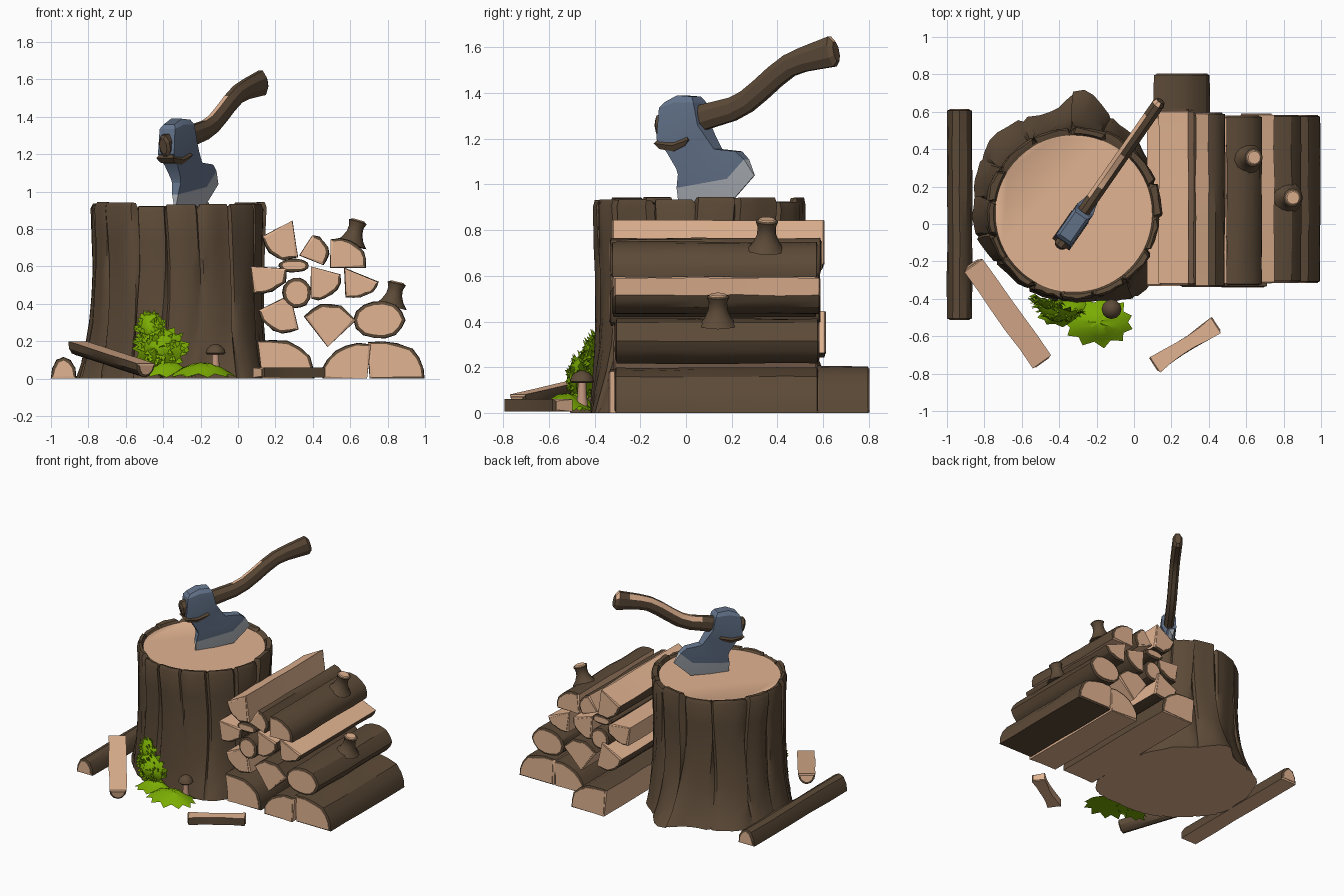
import bpy, bmesh, math, random
from mathutils import Vector, Matrix

if "Cube" in bpy.data.objects:
    bpy.data.objects.remove(bpy.data.objects["Cube"])

random.seed(4)
R = random.uniform
pi = math.pi


def material(name, rgb):
    m = bpy.data.materials.new(name)
    m.diffuse_color = (*rgb, 1)
    m.use_nodes = True
    m.node_tree.nodes["Principled BSDF"].inputs["Base Color"].default_value = m.diffuse_color
    return m


BARK = material("bark brown", (0.108, 0.069, 0.039))
WOOD = material("cut wood", (0.76, 0.455, 0.285))
STEEL = material("blue steel", (0.135, 0.185, 0.275))
EDGE = material("ground edge", (0.42, 0.45, 0.49))
GREEN = material("moss green", (0.195, 0.41, 0.001))
STALK = material("mushroom stalk", (0.55, 0.31, 0.21))


def make(name, verts, faces, mats, ids, smooth=35):
    me = bpy.data.meshes.new(name)
    me.from_pydata([tuple(v) for v in verts], [], faces)
    for m in mats:
        me.materials.append(m)
    for p, i in zip(me.polygons, ids):
        p.material_index = i
    bm = bmesh.new()
    bm.from_mesh(me)
    bmesh.ops.recalc_face_normals(bm, faces=bm.faces)
    bm.to_mesh(me)
    bm.free()
    ob = bpy.data.objects.new(name, me)
    bpy.context.collection.objects.link(ob)
    bpy.ops.object.select_all(action='DESELECT')
    ob.select_set(True)
    bpy.context.view_layer.objects.active = ob
    bpy.ops.object.shade_smooth_by_angle(angle=math.radians(smooth))


def strips(rows, n):
    return [(r * n + i, r * n + (i + 1) % n, r * n + n + (i + 1) % n, r * n + n + i)
            for r in range(rows - 1) for i in range(n)]


def loft(name, rings, mats, wall=lambda r, i: 0, caps=(0, 0), smooth=35):
    """Join equal closed rings; wall(row, column) gives the material slot."""
    n, k = len(rings[0]), len(rings)
    ids = [wall(r, i) for r in range(k - 1) for i in range(n)]
    ends = [tuple(range(n)), tuple(range(k * n - n, k * n))]
    make(name, [v for r in rings for v in r], strips(k, n) + ends, mats, ids + list(caps), smooth)


def lathe(name, base, axis, prof, mats, tip=99):
    """prof = (radius, height) pairs; rows from tip on use the second material."""
    q = Vector(axis).to_track_quat('Z', 'Y')
    rings = [[Vector(base) + q @ Vector((r * math.cos(pi * i / 6), r * math.sin(pi * i / 6), h))
              for i in range(12)] for r, h in prof]
    loft(name, rings, mats, lambda r, i: int(r >= tip), (0, int(len(prof) > tip)))


def sector(ax, az, rx, rz, a0, a1, floor_bark=False):
    """Split log section: bark arc around a corner; a full turn is a round log."""
    full = a1 - a0 >= 360
    n = 14 if full else 7
    pts = []
    for i in range(n):
        a = math.radians(a0 + (a1 - a0) * i / (n if full else n - 1))
        k = 1 + R(-.03, .03) + (0 if full else .12 * math.sin(pi * i / (n - 1)))
        pts.append((Vector((ax + rx * k * math.cos(a), max(0, az + rz * k * math.sin(a)))), full or i < n - 1))
    return pts if full else [(Vector((ax, az)), floor_bark)] + pts


def log(name, profile, y0, y1, mat=Matrix(), waist=0):
    """profile = (point, whether the edge to the next point carries bark)."""
    pts, bark = [p for p, _ in profile], [b for _, b in profile]
    c = sum(pts, Vector((0, 0))) / len(pts)
    inner = [p + (c - p).normalized() * (0.017 if bark[i] or bark[i - 1] else 0.002)
             for i, p in enumerate(pts)]
    rows = [(y0 - .004, inner, 0), (y0, inner, 0), (y0 + .004, pts, 0)]
    rows += [(y0 + (y1 - y0) * k / 5, pts, .004) for k in range(1, 5)]
    rows += [(y1 - .004, pts, 0), (y1, inner, 0), (y1 + .004, inner, 0)]
    rings = []
    for y, ring, jit in rows:
        w = 1 - waist * max(0, math.sin(pi * (y - y0) / (y1 - y0)))
        rings.append([mat @ Vector((c.x + (p.x - c.x) * w + R(-jit, jit), y, p.y + (R(-jit, jit) if p.y > .01 else 0)))
                      for p in ring])
    last = len(rows) - 2
    loft(name, rings, [BARK, WOOD], lambda r, i: 0 if bark[i] and 0 < r < last else 1, (1, 1), 30)


def along(p0, p1):
    p0, p1 = Vector(p0), Vector(p1)
    d = (p1 - p0).normalized()
    x = d.cross(Vector((0, 0, 1))).normalized()
    m = Matrix((x, d, x.cross(d))).transposed().to_4x4()
    m.translation = p0
    return m, (p1 - p0).length


# Chopping stump: flared bark plates with grooves, a rim, and the cut top
CX, CY = -0.322, 0.055
ROOTS = [(85, .17, 14), (135, .12, 35), (190, .05, 22), (315, .09, 20), (55, .05, 20)]


def base_radius(a):
    a = math.degrees(a) % 360
    return .475 + sum(h * math.exp(-((a - c) / w) ** 2) for c, h, w in ROOTS)


PLATES = 15
starts = [2 * pi * (k + R(-.22, .22)) / PLATES for k in range(PLATES)]
starts.append(starts[0] + 2 * pi)
cols = []
for k in range(PLATES):
    lift, push = R(-.014, .012), R(-.008, .01)
    for f in (0, .07, .3, .5, .7, .93):
        cols.append((starts[k] + f * (starts[k + 1] - starts[k]), f == 0, lift, push, R(-.005, .005)))


def spot(r, a, z):
    return CX + r * math.cos(a), CY + r * math.sin(a), z


rings = []
for h in (0, .04, .1, .2, .32, .48, .64, .8, .97, 1):
    ring = []
    for a, groove, lift, push, rough in cols:
        top = .935 + lift - .03 * groove
        waist = .452 + .015 * h ** 3
        r = waist + (base_radius(a) - waist) * (1 - h) ** 3.8 + push * h + rough
        r += R(-.004, .004) - (.006 + .016 * h) * groove - .012 * (h == 1)
        ring.append(spot(r, a + .03 * math.sin(5 * h + push * 300), h * top))
    rings.append(ring)
rings.append([spot(.43, a, .932 + lift - .02 * g) for a, g, lift, _, _ in cols])
rings.append([spot(.42, a, .915) for a, *_ in cols])
loft("stump", rings, [BARK, WOOD], caps=(1, 1), smooth=40)

# Stacked firewood: corner x, z, radii, arc start and end, one row per line
rows = [
    [(.13, 0, .27, .20, 0, 95), (.69, 0, .23, .18, 85, 180), (.705, 0, .285, .195, 0, 92, True)],
    [(.28, .445, .185, .185, 205, 283), (.48, .17, .2, .205, 43, 128), (.755, .315, .135, .1, 0, 360)],
    [(.07, .6, .19, .14, -85, -5), (.315, .46, .075, .08, 0, 360),
     (.39, .6, .165, .17, -90, -15), (.57, .59, .21, .15, -88, -30)],
    [(.29, .845, .17, .195, 205, 280), (.3, .605, .08, .035, 0, 360),
     (.33, .66, .14, .125, -25, 60), (.495, .595, .18, .15, 0, 90)]]
for r, row in enumerate(rows):
    for k, shape in enumerate(row):
        long_log = r == 0 and k == 0
        log(f"firewood_row{r + 1}_{k + 1}", sector(*shape), R(-.34, -.3), .80 if long_log else R(.57, .61))

# Cut branch knots on two of the logs
for k, (base, tip) in enumerate([((.605, .35, .715), (.642, .355, .845)), ((.82, .14, .385), (.85, .14, .515))]):
    ax = Vector(tip) - Vector(base)
    L = ax.length
    lathe(f"branch_knot_{k + 1}", base, ax,
          [(.085, 0), (.06, L * .22), (.043, L * .5), (.04, L * .75), (.05, L * .95), (.038, L), (.034, L + .004)],
          [BARK, WOOD], 5)

# Loose pieces on the ground
log("left_log", sector(-.932, 0, .067, .102, 0, 180)[1:], -.51, .61)
m, L = along((-.86, -.22, .20), (-.49, -.74, .08))
trough = [(Vector((.06 * math.cos(a), .075 * math.sin(a))), a < 0) for a in (pi * (k / 6 - 1) for k in range(7))]
log("leaning_split", trough, 0, L, m)
m, L = along((.11, -.755, .06), (.44, -.54, .06))
chip = [(Vector((x, z)), bark) for x, z, bark in
        ((-.05, -.055, False), (.05, -.055, True), (.05, 0, False), (-.05, 0, False))]
log("wood_chip", chip, 0, L, m, .3)

# Axe: everything lies in one upright plane; points are (y, z) plus a side offset
DIR, SIDE = Vector((.57, .82, 0)), Vector((.82, -.57, 0))


def axe(y, z, w=0):
    return Vector((-.385, -.10, z)) + DIR * ((y + .10) / .82) + SIDE * w


def slab(name, levels, mats, wall=lambda r, i: 0, caps=(0, 0)):
    loft(name, [[axe(y, z, t / 2) for y, z in pts] + [axe(y, z, -t / 2) for y, z in reversed(pts)]
                for t, *pts in levels], mats, wall, caps, 20)


# Each level is its thickness then front, middle and back point
slab("axe_head", [
    (.07, (-.075, 1.36), (-.02, 1.39), (.045, 1.385)),
    (.10, (-.09, 1.335), (-.02, 1.36), (.06, 1.36)),
    (.105, (-.10, 1.20), (-.02, 1.23), (.08, 1.26)),
    (.085, (-.06, 1.14), (.02, 1.17), (.105, 1.215)),
    (.065, (-.025, 1.07), (.07, 1.10), (.14, 1.155)),
    (.055, (-.02, 1.045), (.14, 1.08), (.23, 1.145)),
    (.04, (-.03, .985), (.19, 1.025), (.265, 1.11)),
    (.006, (-.03, .905), (.20, .925), (.30, 1.04))],
    [STEEL, EDGE], lambda r, i: int(r == 6), (0, 1))
slab("axe_eye_wedge", [(t, (-.11 + d, 1.165 + h), (-.03, 1.155 + h), (.04 - d, 1.18 + h))
                       for t, d, h in ((.09, .01, .03), (.112, 0, .015), (.09, .02, -.01))], [BARK])

# Handle: eight-sided sweep that rises in a soft S
N = 13
rings = []
for k in range(N):
    y = -.11 + .75 * k / (N - 1)
    u = min(1, max(0, (y - .2) / .3))
    z = 1.238 + .28 * (y + .125) + .13 * u * u * (3 - 2 * u)
    slope = .28 + .13 * 6 * u * (1 - u) / .3
    up = (Vector((0, 0, 1)) * 1.22 - DIR * slope).normalized()
    tall = .051 + .012 * max(0, 1 - (y + .1) / .35) + .018 * max(0, (y - .48) / .16)
    rings.append([axe(y, z) + up * tall * math.cos(a) * 1.05 - SIDE * .037 * math.sin(a)
                  for a in (2 * pi * (i + .5) / 8 for i in range(8))])
# rounded ends
for at, step in ((0, -.015), (-1, .022)):
    c = sum(rings[at], Vector()) / 8
    cap = [c + (p - c) * .65 + DIR * step for p in rings[at]]
    rings.insert(0, cap) if at == 0 else rings.append(cap)
loft("axe_handle", rings, [BARK, WOOD],
     lambda r, i: int((i == 0 and 4 < r < 12) or (i == 7 and r in (6, 7, 8)) or (r == N and i in (0, 7))), smooth=20)


# Greenery: a ragged dome covered in small pointed leaves
def bush(name, c, U, V, ru, rv, h, spikes, leaves):
    c, U, V = Vector(c), Vector(U).normalized(), Vector(V).normalized()
    nrm = U.cross(V)
    n = spikes * 2

    def at(a, t):
        return c + U * ru * t * math.cos(a) + V * rv * t * math.sin(a) + nrm * h * max(0, 1 - t * t)

    verts = []
    for t in (1, .85, .6, .3, .08):
        for i in range(n):
            k = (R(1, 1.2) if i % 2 else .88) if t == 1 else R(.95, 1.05)
            p = at(2 * pi * i / n, t * k) + nrm * R(0, .1) * h
            verts.append(Vector((p.x, p.y, max(p.z, 0))))
    faces = strips(5, n) + [tuple(range(n)), tuple(range(4 * n, 5 * n))]
    for _ in range(leaves):
        a, t = R(0, 2 * pi), math.sqrt(R(.05, .95))
        out = (U * math.cos(a) + V * math.sin(a)) * .03 + nrm * .012
        across = out.cross(nrm).normalized() * .014
        p, s = at(a, t), len(verts)
        verts += [p - out * .4, p + across, p + out, p - across, p - nrm * .012]
        faces += [(s, s + 1, s + 2, s + 3)] + [(s + i, s + (i + 1) % 4, s + 4) for i in range(4)]
    make(name, verts, faces, [GREEN], [0] * len(faces), 30)


bush("fern_lower", (-.41, -.425, .16), (.97, -.25, 0), (0, .06, 1), .14, .12, .09, 15, 80)
bush("fern_tip", (-.46, -.40, .26), (.97, -.25, 0), (-.15, .1, 1), .075, .10, .05, 10, 40)
bush("moss_mat", (-.19, -.525, .005), (1, 0, 0), (0, 1, 0), .18, .12, .075, 11, 0)
bush("moss_strip", (-.37, -.47, .005), (1, .2, 0), (-.2, 1, 0), .14, .07, .08, 9, 0)

# Mushroom
lathe("mushroom_stalk", (-.12, -.455, .03), (0, 0, 1), [(.026, 0), (.02, .05), (.018, .11)], [STALK])
lathe("mushroom_cap", (-.12, -.455, .13), (0, 0, 1),
      [(.02, .008), (.045, 0), (.053, .008), (.046, .03), (.028, .048), (.01, .055)], [BARK])
